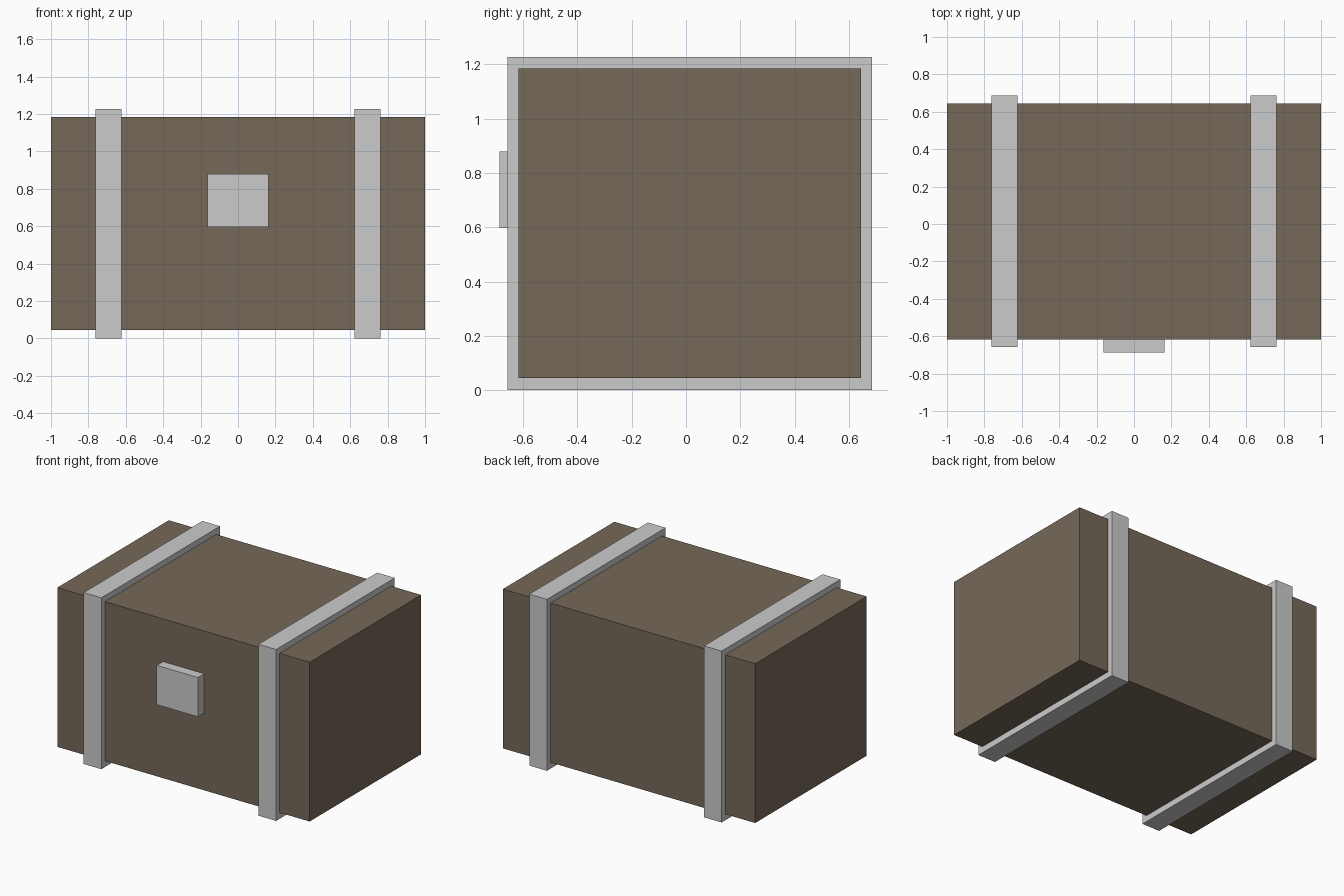
import bpy

if "Cube" in bpy.data.objects:
    bpy.data.objects.remove(bpy.data.objects["Cube"])


def material(name, color):
    mat = bpy.data.materials.new(name)
    mat.diffuse_color = (*color, 1)
    mat.use_nodes = True
    mat.node_tree.nodes["Principled BSDF"].inputs["Base Color"].default_value = mat.diffuse_color
    return mat


def box(name, lo, hi, mat=None):
    """Axis-aligned box between two corners."""
    center = [(a + b) / 2 for a, b in zip(lo, hi)]
    bpy.ops.mesh.primitive_cube_add(size=1, location=center)
    obj = bpy.context.object
    obj.name = name
    obj.scale = [b - a for a, b in zip(lo, hi)]
    bpy.ops.object.transform_apply(location=False, rotation=False, scale=True)
    if mat:
        obj.data.materials.append(mat)
    return obj


wood = material("wood", (0.18, 0.14, 0.10))

# Wooden crate body
box("crate_body", (-1, -0.617, 0.044), (1, 0.645, 1.185), wood)

# Metal straps wrapped around the body
for side, x in (("left", -0.693), ("right", 0.692)):
    box(side + "_strap", (x - 0.07, -0.657, 0), (x + 0.07, 0.686, 1.228))

# Latch plate on the front
box("latch_plate", (-0.163, -0.687, 0.597), (0.163, -0.6, 0.879))
